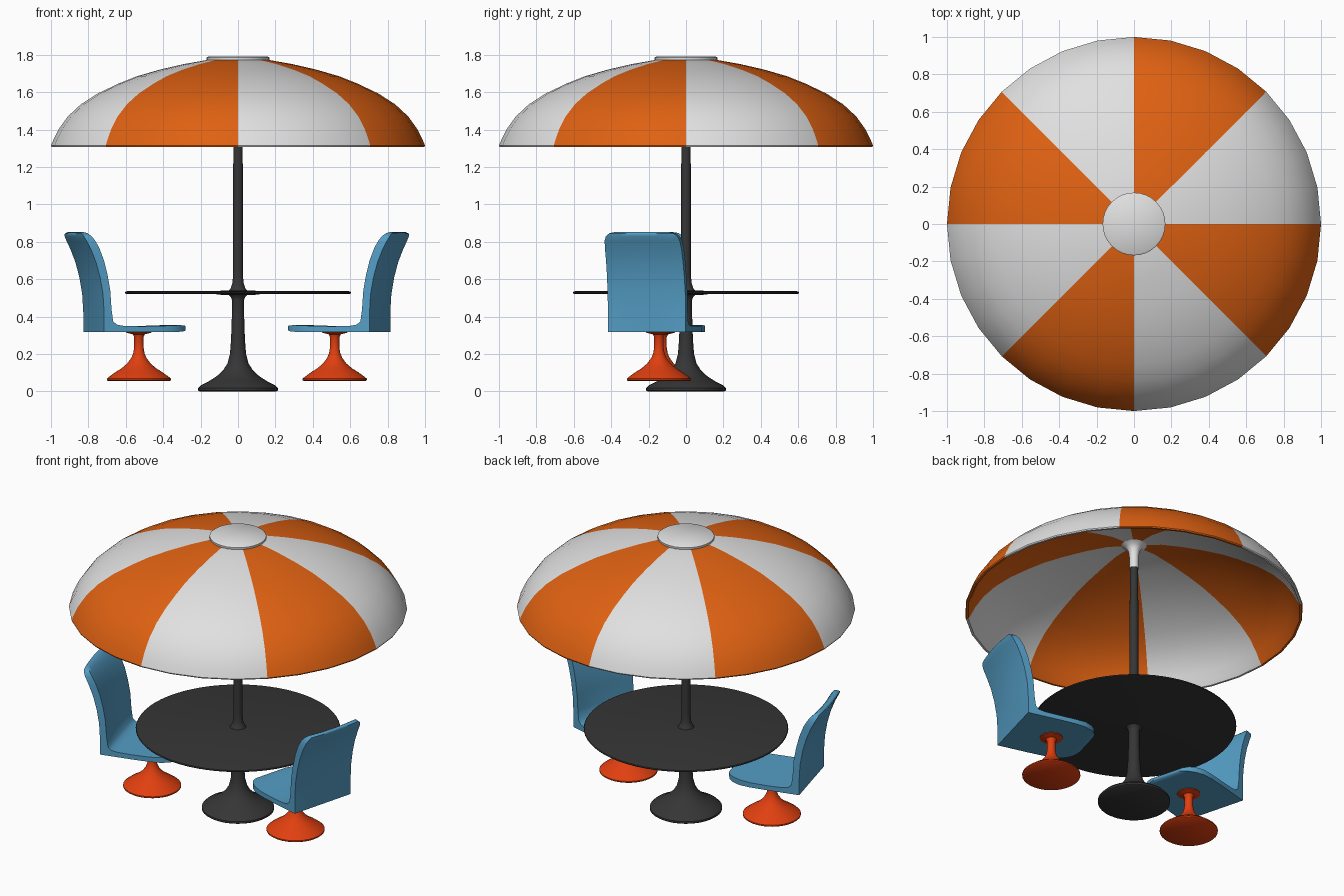
import bpy, bmesh, math
from mathutils import Matrix, Vector

if "Cube" in bpy.data.objects:
    bpy.data.objects.remove(bpy.data.objects["Cube"])


def mat(name, r, g, b):
    m = bpy.data.materials.new(name)
    m.diffuse_color = (r, g, b, 1)
    m.use_nodes = True
    m.node_tree.nodes["Principled BSDF"].inputs["Base Color"].default_value = m.diffuse_color
    return m


WHITE = mat("white", 0.75, 0.75, 0.75)
ORANGE = mat("orange", 0.74, 0.12, 0.006)
DARK = mat("charcoal", 0.036, 0.036, 0.036)
BLUE = mat("sky blue", 0.09, 0.34, 0.56)
RED = mat("red orange", 0.75, 0.05, 0.005)


def finish(bm, name, mats, angle=40, matrix=None):
    bmesh.ops.remove_doubles(bm, verts=bm.verts, dist=1e-5)
    bmesh.ops.recalc_face_normals(bm, faces=bm.faces)
    me = bpy.data.meshes.new(name)
    bm.to_mesh(me)
    bm.free()
    ob = bpy.data.objects.new(name, me)
    bpy.context.collection.objects.link(ob)
    for m in mats:
        me.materials.append(m)
    if matrix:
        ob.matrix_world = matrix
    bpy.ops.object.select_all(action='DESELECT')
    ob.select_set(True)
    bpy.context.view_layer.objects.active = ob
    bpy.ops.object.shade_smooth_by_angle(angle=math.radians(angle))
    return ob


def lathe(name, profile, mats, segs=32, rule=None, matrix=None, angle=40):
    """Revolve (radius, z) points; the profile starts and ends on the axis."""
    bm = bmesh.new()
    rings = []
    for r, z in profile:
        if r == 0:
            rings.append([bm.verts.new((0, 0, z))] * segs)
        else:
            rings.append([bm.verts.new((r * math.cos(math.tau * i / segs),
                                        r * math.sin(math.tau * i / segs), z)) for i in range(segs)])
    for a, b in zip(rings, rings[1:]):
        for i in range(segs):
            j = (i + 1) % segs
            f = bm.faces.new(list(dict.fromkeys((a[i], a[j], b[j], b[i]))))
            if rule:
                f.material_index = rule(f.calc_center_median())
    return finish(bm, name, mats, angle, matrix)


# Striped canopy: thin shell, eight alternating panels
outer = [(0.165, 1.772), (0.29, 1.75), (0.42, 1.72), (0.54, 1.685), (0.64, 1.645), (0.75, 1.593),
         (0.84, 1.535), (0.91, 1.47), (0.96, 1.4), (0.985, 1.35), (1.0, 1.315)]
inner = [(r - 0.018 * r, z - 0.016) for r, z in reversed(outer[:-1])]
lathe("canopy", [(0, 1.778)] + outer + [(0.997, 1.308), (0.984, 1.308)] + inner + [(0, 1.758)],
      [WHITE, ORANGE],
      rule=lambda c: int((math.atan2(c.y, c.x) % math.tau) // (math.pi / 4)) % 2)

# Cap disc and flared collar under the canopy
lathe("canopy_cap", [(0, 1.765), (0.165, 1.765), (0.168, 1.77), (0.168, 1.784), (0.16, 1.79), (0, 1.79)], [WHITE])
lathe("pole_collar", [(0, 1.6), (0.028, 1.6), (0.028, 1.68), (0.033, 1.72), (0.05, 1.745),
                      (0.075, 1.757), (0.075, 1.765), (0, 1.765)], [WHITE])

# Pole with flared foot
lathe("pole_and_foot", [(0, 0), (0.205, 0), (0.214, 0.006), (0.214, 0.018), (0.2, 0.032), (0.16, 0.052),
                        (0.115, 0.08), (0.08, 0.112), (0.056, 0.15), (0.043, 0.2), (0.037, 0.28),
                        (0.033, 0.4), (0.033, 0.49), (0.038, 0.505), (0.05, 0.517), (0.05, 0.538),
                        (0.04, 0.55), (0.031, 0.575), (0.026, 0.62), (0.025, 1.61), (0, 1.61)], [DARK])

# Round table top
lathe("table_top", [(0, 0.515), (0.08, 0.515), (0.12, 0.52), (0.59, 0.52), (0.602, 0.523), (0.605, 0.528),
                    (0.602, 0.533), (0.59, 0.536), (0.12, 0.536), (0.07, 0.54), (0, 0.54)], [DARK], segs=64)

# Chair shell stations: underside (u, z), upper side (u, z), half width
SHELL = [((-0.235, 0.333), (-0.235, 0.343), 0.075), ((-0.228, 0.327), (-0.228, 0.349), 0.115),
         ((-0.21, 0.322), (-0.21, 0.353), 0.15), ((-0.18, 0.319), (-0.18, 0.354), 0.178),
         ((-0.13, 0.318), (-0.13, 0.353), 0.202), ((-0.06, 0.318), (-0.06, 0.349), 0.212),
         ((0.05, 0.318), (0.05, 0.348), 0.215), ((0.16, 0.318), (0.14, 0.35), 0.215),
         ((0.21, 0.318), (0.18, 0.357), 0.215), ((0.25, 0.318), (0.2, 0.375), 0.215),
         ((0.25, 0.42), (0.209, 0.44), 0.215), ((0.256, 0.52), (0.216, 0.54), 0.215),
         ((0.272, 0.61), (0.23, 0.62), 0.214), ((0.294, 0.69), (0.25, 0.7), 0.213),
         ((0.322, 0.76), (0.277, 0.77), 0.212), ((0.345, 0.805), (0.3, 0.81), 0.208),
         ((0.358, 0.83), (0.318, 0.833), 0.198), ((0.362, 0.843), (0.335, 0.847), 0.18),
         ((0.358, 0.85), (0.348, 0.852), 0.15)]
COLS = 10


def chair_shell(name, matrix):
    bm = bmesh.new()
    layers = []
    for side in (0, 1):
        rows = []
        for st in SHELL:
            u, z = st[side]
            row = []
            for k in range(COLS + 1):
                t = 2 * k / COLS - 1
                bow = 0.012 * (1 - t * t) * min(1, max(0, (z - 0.36) / 0.1))
                row.append(bm.verts.new((u + bow, t * st[2], z)))
            rows.append(row)
        layers.append(rows)
    lo, up = layers
    n = len(SHELL)
    for rows in layers:
        for i in range(n - 1):
            for k in range(COLS):
                bm.faces.new((rows[i][k], rows[i][k + 1], rows[i + 1][k + 1], rows[i + 1][k]))
    for i in range(n - 1):
        for k in (0, COLS):
            bm.faces.new((lo[i][k], lo[i + 1][k], up[i + 1][k], up[i][k]))
    for i in (0, n - 1):
        for k in range(COLS):
            bm.faces.new((lo[i][k], lo[i][k + 1], up[i][k + 1], up[i][k]))
    # soften the side rims
    rim = [e for e in bm.edges if len(e.link_faces) == 2
           and all(abs(v.co.y) > 0.17 for v in e.verts)
           and abs(e.verts[0].co.y - e.verts[1].co.y) < 0.03
           and e.calc_face_angle(0) > 1.2]
    bmesh.ops.bevel(bm, geom=rim, offset=0.007, segments=2, affect='EDGES', clamp_overlap=True)
    finish(bm, name, [BLUE], 50, matrix)


# Two chairs turned to face the table: pedestal plus one-piece seat and back
PEDESTAL = [(0, 0.055), (0.165, 0.055), (0.172, 0.06), (0.172, 0.068), (0.16, 0.078), (0.13, 0.1),
            (0.092, 0.124), (0.062, 0.15), (0.04, 0.18), (0.03, 0.205), (0.025, 0.235), (0.025, 0.29),
            (0.032, 0.305), (0.068, 0.314), (0.068, 0.325), (0, 0.325)]
for label, x, y, deg in (("right", 0.517, -0.145, -15), ("left", -0.53, -0.128, 195)):
    m = Matrix.Translation(Vector((x, y, 0))) @ Matrix.Rotation(math.radians(deg), 4, 'Z')
    lathe(label + "_chair_pedestal", PEDESTAL, [RED], matrix=m)
    chair_shell(label + "_chair_seat", m)
